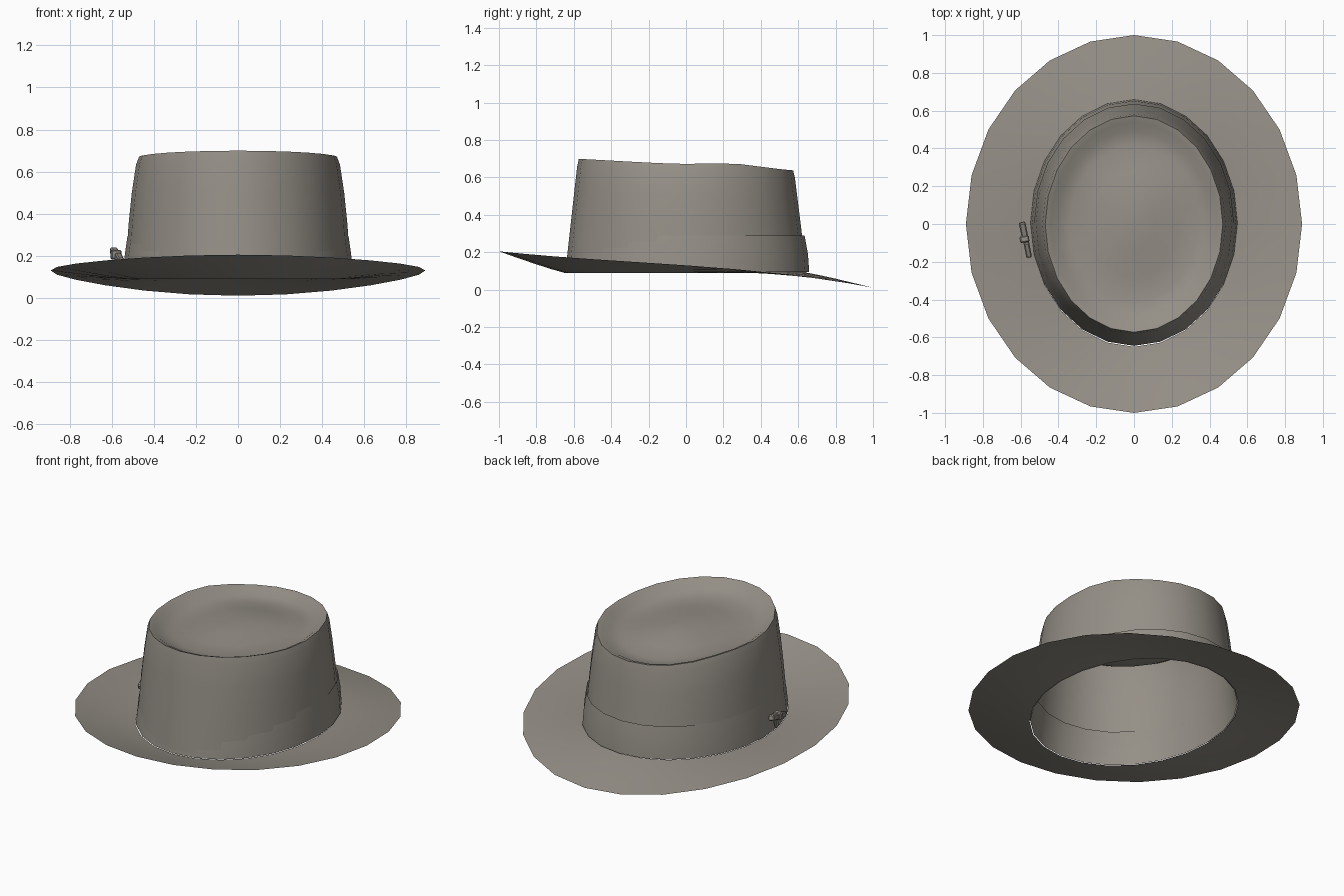
import bpy, bmesh, math
from mathutils import Matrix, Vector, Euler

if "Cube" in bpy.data.objects:
    bpy.data.objects.remove(bpy.data.objects["Cube"])

N = 24  # sides of every ring

felt = bpy.data.materials.new("grey_brown_felt")
felt.diffuse_color = (0.30, 0.275, 0.24, 1)
felt.use_nodes = True
felt.node_tree.nodes["Principled BSDF"].inputs["Base Color"].default_value = felt.diffuse_color


def finish(name, bm, angle=60, smooth=True):
    mesh = bpy.data.meshes.new(name)
    bmesh.ops.recalc_face_normals(bm, faces=bm.faces)
    bm.to_mesh(mesh)
    bm.free()
    mesh.materials.append(felt)
    if smooth:
        mesh.shade_smooth()
        mesh.set_sharp_from_angle(angle=math.radians(angle))
    obj = bpy.data.objects.new(name, mesh)
    bpy.context.collection.objects.link(obj)
    return obj


def loft(name, rings, tip=None, angle=60):
    """Skin a list of point rings; tip closes the last ring."""
    bm = bmesh.new()
    loops = [[bm.verts.new(p) for p in ring] for ring in rings]
    for a, b in zip(loops, loops[1:]):
        for i in range(N):
            j = (i + 1) % N
            bm.faces.new((a[i], a[j], b[j], b[i]))
    if tip:
        t = bm.verts.new(tip)
        for i in range(N):
            bm.faces.new((loops[-1][i], loops[-1][(i + 1) % N], t))
    return finish(name, bm, angle)


def ring(rx, ry, z, cy=0.0):
    """Elliptical ring; z is a function of the point's y."""
    pts = []
    for i in range(N):
        a = 2 * math.pi * i / N
        y = cy + ry * math.sin(a)
        pts.append((rx * math.cos(a), y, z(y)))
    return pts


BASE = 0.09


def rim_z(y):
    # crown top slopes down to the back with a slight swell behind the middle
    return 0.668 - 0.055 * y + 0.02 * math.exp(-((y - 0.25) / 0.2) ** 2)


def edge_z(y):
    # brim edge: turned up in front, dipped at the back
    return 0.13 - 0.07 * y - 0.0225 * y * y - 0.0275 * y ** 3


# crown wall followed by the dished top with a raised centre
wall = [(0, .54, .645), (.2, .53, .632), (.45, .52, .615),
        (.7, .505, .598), (.93, .485, .582), (1, .47, .573)]
dish = [(.94, .012), (.86, .04), (.72, .055), (.5, .045), (.25, .022)]
rings = [ring(rx, ry, lambda y, s=s: BASE + s * (rim_z(y) - BASE))
         for s, rx, ry in wall]
rings += [ring(.47 * f, .573 * f, lambda y, d=d: rim_z(y) - d) for f, d in dish]
loft("crown", rings, tip=(0, 0, rim_z(0) - 0.012))

# brim sheet from the crown base out to the wavy edge
brim = []
for t in (0, .2, .45, .75, 1):
    outer = ring(.89, 1.0, edge_z)
    inner = ring(.545, .65, lambda y: BASE)
    row = []
    for p, q in zip(inner, outer):
        v = Vector(p).lerp(Vector(q), t)
        v.z = p[2] + (q[2] - p[2]) * t ** 1.1
        row.append(v)
    brim.append(row)
loft("brim", brim)

# hat band, set back so it shows outside at the rear and inside at the front
loft("hat_band", [ring(.548, .652, lambda y: BASE + 0.005, .007),
                  ring(.54, .642, lambda y: 0.19, .01),
                  ring(.526, .622, lambda y: 0.29, .012)])

# small bow on the left side of the band: (centre, size, tilt about x and z)
bow_parts = {
    "bow_front_loop": ((-.563, -.135, .185), (.03, .085, .035), (.35, .2)),
    "bow_knot": ((-.58, -.08, .205), (.05, .035, .045), (0, .15)),
    "bow_rear_loop": ((-.585, -.03, .215), (.035, .08, .035), (.25, .2)),
    "bow_tail": ((-.572, -.07, .165), (.02, .03, .07), (-.25, 0)),
}
for name, (pos, size, (tx, tz)) in bow_parts.items():
    bm = bmesh.new()
    m = (Matrix.Translation(pos) @ Euler((tx, 0, tz)).to_matrix().to_4x4()
         @ Matrix.Diagonal((*size, 1)))
    bmesh.ops.create_cube(bm, size=1, matrix=m)
    bmesh.ops.bevel(bm, geom=bm.edges[:], offset=.006, segments=1, affect='EDGES')
    finish(name, bm, smooth=False)
